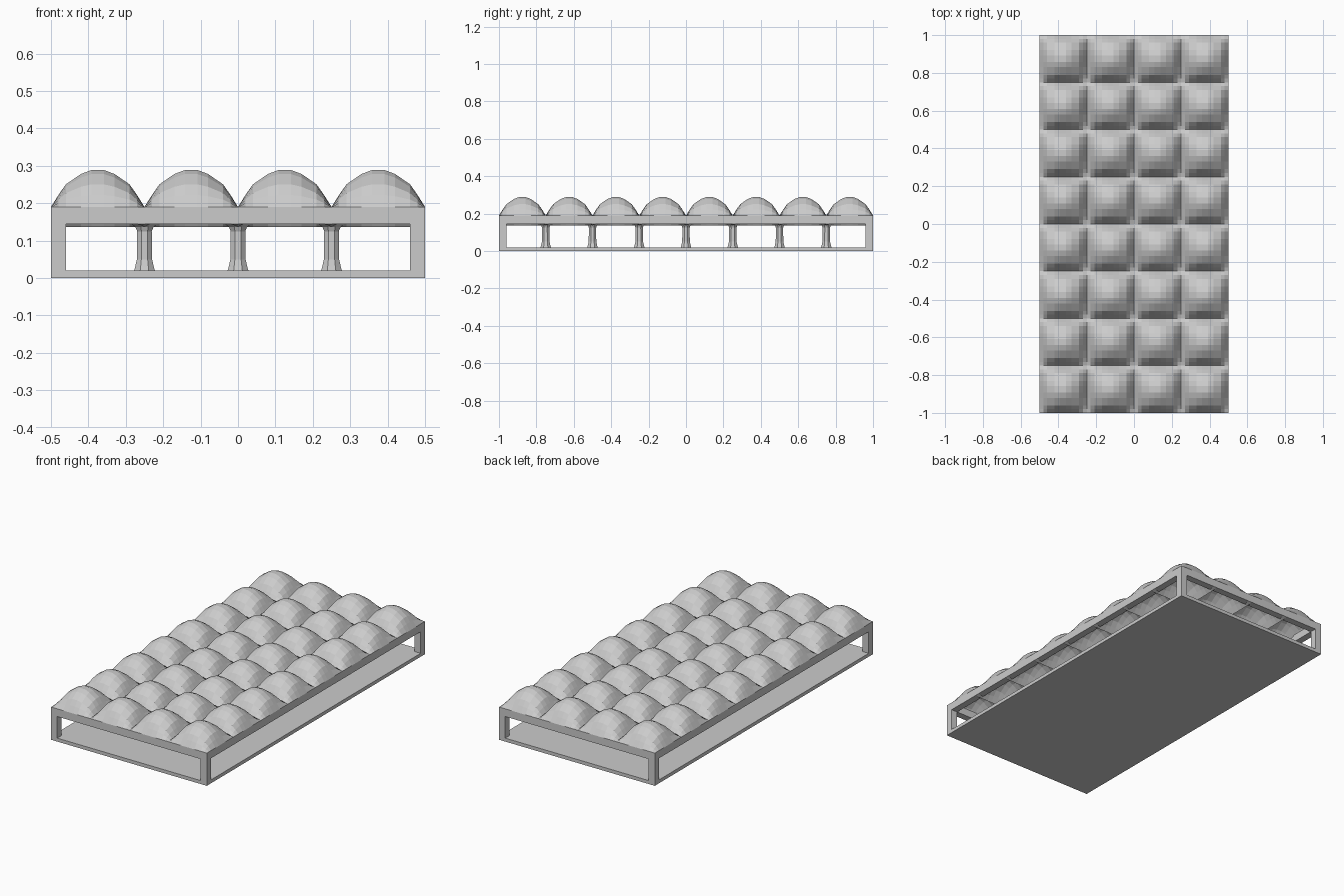
import bpy
import bmesh
import math

cube = bpy.data.objects.get("Cube")
if cube:
    bpy.data.objects.remove(cube, do_unlink=True)

grey = bpy.data.materials.new("light_grey")
grey.use_nodes = True
grey.diffuse_color = (0.6, 0.6, 0.6, 1)
grey.node_tree.nodes["Principled BSDF"].inputs["Base Color"].default_value = (0.6, 0.6, 0.6, 1)

CELL = 0.25
NX, NY = 4, 8
HX, HY = NX * CELL / 2, NY * CELL / 2
FLOOR, SOFFIT, EAVE, RISE = 0.02, 0.145, 0.19, 0.099
FRAME = 0.04


def add_object(name, bm):
    bmesh.ops.recalc_face_normals(bm, faces=bm.faces)
    mesh = bpy.data.meshes.new(name)
    bm.to_mesh(mesh)
    bm.free()
    mesh.materials.append(grey)
    obj = bpy.data.objects.new(name, mesh)
    bpy.context.collection.objects.link(obj)
    return obj


def box(name, x0, x1, y0, y1, z0, z1):
    bm = bmesh.new()
    bmesh.ops.create_cube(bm, size=1)
    for v in bm.verts:
        v.co.x = x0 + (v.co.x + 0.5) * (x1 - x0)
        v.co.y = y0 + (v.co.y + 0.5) * (y1 - y0)
        v.co.z = z0 + (v.co.z + 0.5) * (z1 - z0)
    return add_object(name, bm)


# Pillow profile across one cell: offset from the centre, relative height
PROFILE = [(-1, 0), (-0.84, 0.36), (-0.68, 0.64), (-0.36, 0.9), (-0.13, 1),
           (0.13, 1), (0.36, 0.9), (0.68, 0.64), (0.84, 0.36)]


def stations(count):
    pts = [((i + 0.5 + u / 2 - count / 2) * CELL, g)
           for i in range(count) for u, g in PROFILE]
    return pts + [(count * CELL / 2, 0)]


# Domed roof shell: pillows on top, matching vaults below, closed at the rim
def roof():
    bm = bmesh.new()
    xs, ys = stations(NX), stations(NY)
    layers = []
    for base, rise in ((EAVE, RISE), (0.137, RISE)):
        grid = []
        for x, gx in xs:
            row = []
            for y, gy in ys:
                rim = abs(x) > HX - 0.001 or abs(y) > HY - 0.001
                z = SOFFIT if rim and base < SOFFIT else base
                row.append(bm.verts.new((x, y, z + rise * (gx * gy) ** 1.1)))
            grid.append(row)
        for i in range(len(xs) - 1):
            for j in range(len(ys) - 1):
                bm.faces.new((grid[i][j], grid[i + 1][j],
                              grid[i + 1][j + 1], grid[i][j + 1]))
        layers.append(grid)
    rims = []
    for g in layers:
        rims.append([r[0] for r in g] + g[-1][1:]
                    + [r[-1] for r in reversed(g[:-1])] + g[0][-2:0:-1])
    top, low = rims
    for k in range(len(top)):
        n = (k + 1) % len(top)
        bm.faces.new((top[k], top[n], low[n], low[k]))
    return add_object("domed_roof", bm)


# Turned column with a flared foot and cap
def column(name, x, y):
    profile = [(0.03, FLOOR), (0.027, 0.03), (0.022, 0.05), (0.021, 0.125),
               (0.026, 0.136), (0.038, SOFFIT)]
    sides = 8
    bm = bmesh.new()
    rings = []
    for r, z in profile:
        rings.append([bm.verts.new((x + r * math.cos(math.tau * (k + 0.5) / sides),
                                    y + r * math.sin(math.tau * (k + 0.5) / sides), z))
                      for k in range(sides)])
    for a, b in zip(rings, rings[1:]):
        for k in range(sides):
            n = (k + 1) % sides
            bm.faces.new((a[k], a[n], b[n], b[k]))
    bm.faces.new(rings[0])
    bm.faces.new(rings[-1])
    return add_object(name, bm)


roof()
box("floor_slab", -HX, HX, -HY, HY, 0, FLOOR)

# Corner posts
for sx, side in ((1, "left"), (-1, "right")):
    for sy, end in ((-1, "front"), (1, "back")):
        x0, x1 = sorted((sx * HX, sx * (HX - FRAME)))
        y0, y1 = sorted((sy * HY, sy * (HY - FRAME)))
        box(f"{end}_{side}_post", x0, x1, y0, y1, FLOOR, SOFFIT)

# Edge beams under the eaves
for s, end, side in ((-1, "front", "right"), (1, "back", "left")):
    y0, y1 = sorted((s * HY, s * (HY - FRAME)))
    box(f"{end}_beam", -HX, HX, y0, y1, SOFFIT, EAVE - 0.002)
    x0, x1 = sorted((s * HX, s * (HX - FRAME)))
    box(f"{side}_beam", x0, x1, -HY + FRAME, HY - FRAME, SOFFIT, EAVE - 0.002)

# Columns under every inner meeting point of the vaults
for i in range(1, NX):
    for j in range(1, NY):
        column(f"column_{i}_{j}", i * CELL - HX, j * CELL - HY)
